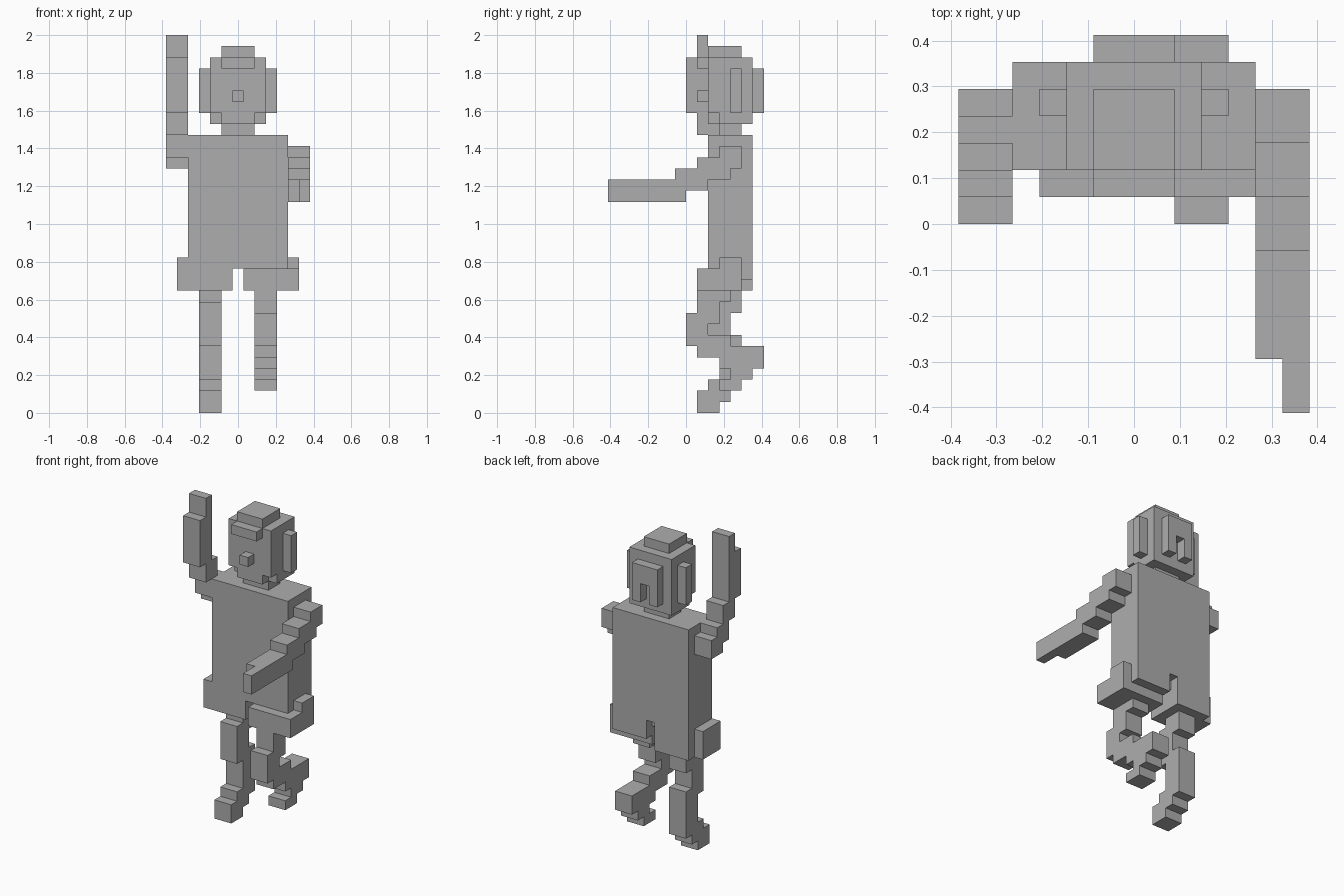
import bpy
import bmesh
from mathutils import Vector

if "Cube" in bpy.data.objects:
    bpy.data.objects.remove(bpy.data.objects["Cube"], do_unlink=True)

UNIT = 2 / 34  # one block

grey = bpy.data.materials.new("plain grey")
grey.use_nodes = True
colour = (0.42, 0.42, 0.42, 1)
grey.diffuse_color = colour
grey.node_tree.nodes["Principled BSDF"].inputs["Base Color"].default_value = colour


def add_part(name, boxes):
    """Join boxes given as (x range, y range, z range) in block units."""
    bm = bmesh.new()
    for ranges in boxes:
        low = Vector([r[0] for r in ranges]) * UNIT
        high = Vector([r[1] for r in ranges]) * UNIT
        for v in bmesh.ops.create_cube(bm, size=1)["verts"]:
            v.co = [a + (b - a) * (c + 0.5) for a, b, c in zip(low, high, v.co)]
    mesh = bpy.data.meshes.new(name)
    bm.to_mesh(mesh)
    bm.free()
    mesh.materials.append(grey)
    obj = bpy.data.objects.new(name, mesh)
    bpy.context.collection.objects.link(obj)


def add_limb(name, x, steps):
    """Stepped limb of constant width from (y0, y1, z0, z1) steps."""
    add_part(name, [(x, s[:2], s[2:]) for s in steps])


def both(x, y, z):
    """A box and its mirror image across x."""
    return [(x, y, z), ((-x[1], -x[0]), y, z)]


# Torso with a slot between the shorts legs
add_part("torso", [
    ((-4.5, 4.5), (2, 5), (13, 25)),
    ((-4.5, 4.5), (5, 6), (14, 25)),
    ((-4.5, -0.5), (2, 6), (11, 14)),
    ((0.5, 4.5), (2, 5), (11, 13)),
    ((0.5, 4.5), (5, 6), (12, 14)),
])

# Shorts: left side is pushed forward
add_part("left_shorts", [
    ((0.5, 5.5), (1, 2), (11, 13)),
    ((4.5, 5.5), (2, 3), (11, 13)),
    ((4.5, 5.5), (3, 5), (11, 14)),
])
add_part("right_shorts", [((-5.5, -4.5), (2, 5), (11, 14))])

# Head, face and hair
add_part("neck", [((-1.5, 1.5), (3, 5), (25, 26))])
add_part("head", [
    ((-2.5, 2.5), (2, 6), (27, 32)),
    ((-2.5, 2.5), (3, 6), (26, 27)),
    ((-1.5, 1.5), (2, 3), (26, 27)),
])
add_part("crown", [((-1.5, 1.5), (2, 5), (32, 33))])
add_part("fringe", [((-1.5, 1.5), (1, 2), (31, 32))])
add_part("nose", [((-0.5, 0.5), (1, 2), (28, 29))])
add_part("ears", both((2.5, 3.5), (4, 5), (27, 31)))
add_part("back_hair", [((-1.5, 1.5), (6, 7), (29, 31))]
         + both((0.5, 1.5), (6, 7), (27, 29)))

# Arms: right raised, left reaching forward
add_limb("right_arm", (-6.5, -4.5), [
    (3, 5, 22, 24), (2, 4, 23, 25), (1, 3, 25, 27), (0, 2, 27, 32), (1, 2, 32, 34)])
add_limb("left_arm", (4.5, 6.5), [
    (3, 5, 22, 24), (1, 4, 21, 23), (-1, 2, 20, 22), (-5, 0, 19, 21)])
add_limb("left_hand", (5.5, 6.5), [(-7, -5, 19, 21)])

# Legs: right standing, left bent back at the knee
add_limb("right_leg", (-3.5, -1.5), [
    (3, 5, 9, 11), (2, 4, 6, 10), (3, 5, 3, 7)])
add_limb("right_foot", (-3.5, -1.5), [
    (3, 5, 2, 3), (2, 4, 1, 3), (1, 3, 0, 2)])
add_limb("left_leg", (1.5, 3.5), [
    (1, 3, 8, 11), (3, 4, 10, 11), (0, 2, 6, 9), (1, 4, 5, 7), (3, 7, 4, 6)])
add_limb("left_foot", (1.5, 3.5), [(4, 6, 3, 4), (3, 5, 2, 3)])
